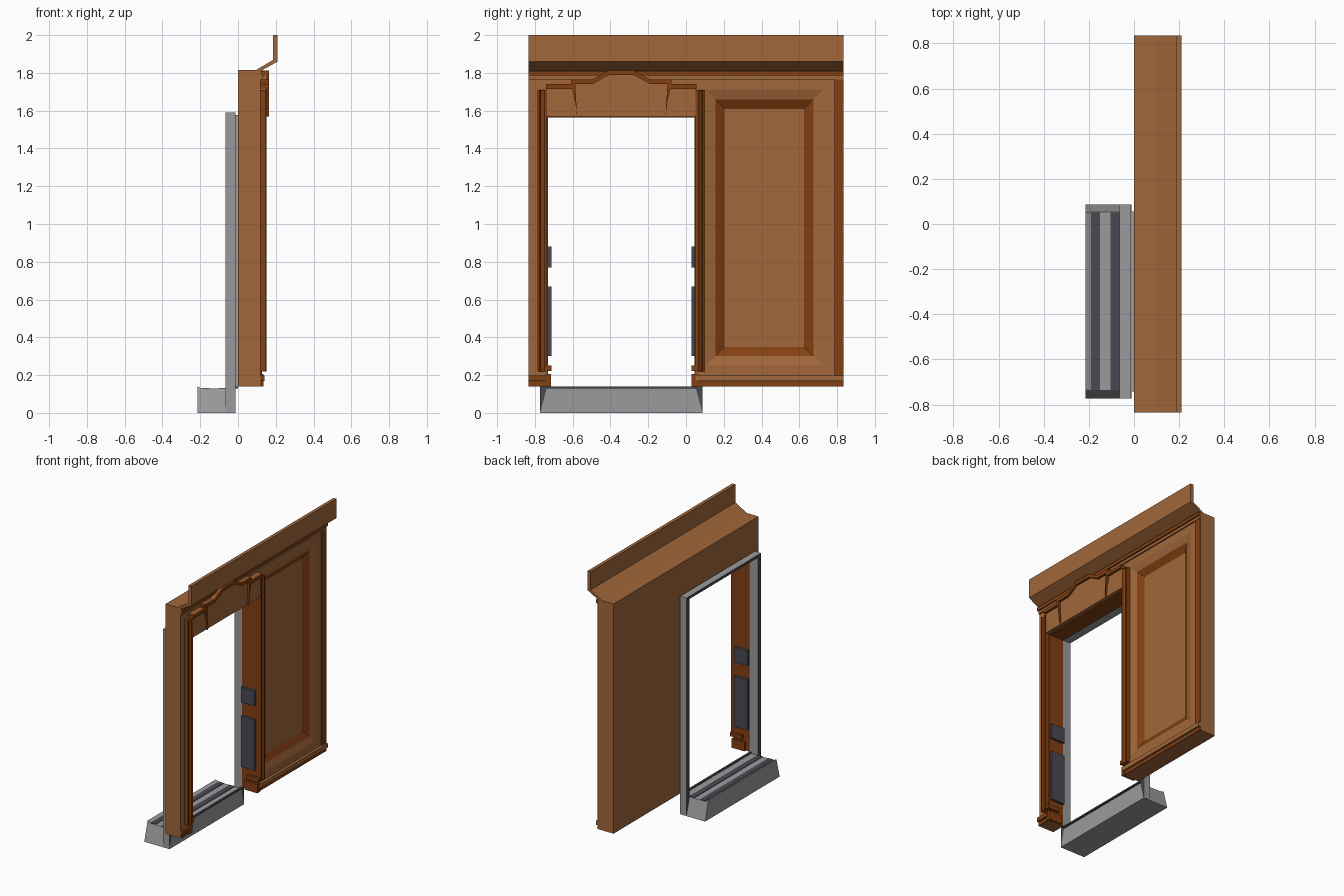
import bpy, bmesh

old = bpy.data.objects.get("Cube")
if old:
    bpy.data.objects.remove(old, do_unlink=True)


def material(name, rgb):
    m = bpy.data.materials.new(name)
    m.use_nodes = True
    m.diffuse_color = (*rgb, 1)
    m.node_tree.nodes["Principled BSDF"].inputs["Base Color"].default_value = (*rgb, 1)
    return m


WOOD = material("light brown", (0.36, 0.135, 0.043))
TRIM = material("dark brown", (0.225, 0.05, 0.006))
METAL = material("grey", (0.33, 0.33, 0.33))
RUBBER = material("dark slate", (0.068, 0.065, 0.085))


def finish(name, bm, *mats):
    bmesh.ops.recalc_face_normals(bm, faces=bm.faces)
    mesh = bpy.data.meshes.new(name)
    bm.to_mesh(mesh)
    bm.free()
    for m in mats:
        mesh.materials.append(m)
    ob = bpy.data.objects.new(name, mesh)
    bpy.context.collection.objects.link(ob)
    return ob


def prism(name, axis, pts, lo, hi, mat):
    """Extrude a 2D outline along one axis."""
    def place(p, d):
        v = list(p)
        v.insert("xyz".index(axis), d)
        return v
    bm = bmesh.new()
    a = [bm.verts.new(place(p, lo)) for p in pts]
    b = [bm.verts.new(place(p, hi)) for p in pts]
    bm.faces.new(a)
    bm.faces.new(b)
    for i in range(len(pts)):
        j = (i + 1) % len(pts)
        bm.faces.new((a[i], a[j], b[j], b[i]))
    return finish(name, bm, mat)


def box(name, x, y, z, mat):
    return prism(name, "z", [(x[0], y[0]), (x[1], y[0]), (x[1], y[1]), (x[0], y[1])], z[0], z[1], mat)


END = 0.835            # half length of the wall
NEAR, FAR = -0.735, 0.05   # doorway edges
MID = (NEAR + FAR) / 2
BASE, HEAD, TOP = 0.14, 1.57, 1.815
FACE = 0.12            # wall surface


def flip(y):
    return 2 * MID - y


# Wall pieces around the doorway
box("wall_pillar", (0, FACE), (-END, NEAR), (BASE, TOP), WOOD)
box("wall_header", (0, FACE), (NEAR, FAR), (HEAD, TOP), WOOD)

# Wall with a stepped recessed panel
loops = [
    (0, FAR, END, BASE, TOP),
    (FACE, FAR, END, BASE, TOP),
    (FACE, 0.10, 0.725, 0.25, 1.71),
    (0.105, 0.155, 0.675, 0.30, 1.66),
    (0.08, 0.205, 0.625, 0.35, 1.61),
]
bm = bmesh.new()
rings = [[bm.verts.new((x, *p)) for p in ((y0, z0), (y1, z0), (y1, z1), (y0, z1))]
         for x, y0, y1, z0, z1 in loops]
bm.faces.new(rings[0])
bm.faces.new(rings[-1])
for k in range(len(rings) - 1):
    for i in range(4):
        j = (i + 1) % 4
        f = bm.faces.new((rings[k][i], rings[k][j], rings[k + 1][j], rings[k + 1][i]))
        f.material_index = 1 if k == 3 else 0
finish("panelled_wall", bm, WOOD, TRIM)

# Flared cornice
prism("cornice", "y", [(0.095, TOP), (0.185, 1.868), (0.185, 2), (0.21, 2), (0.21, 1.86), (FACE, 1.81)],
      -END, END, WOOD)

# Rails and edge trim
box("top_rail", (FACE, 0.14), (-END, END), (1.785, 1.81), TRIM)
box("top_lower_rail", (FACE, 0.13), (-END, END), (1.765, 1.785), WOOD)
box("bottom_rail", (FACE, 0.14), (FAR, END), (0.168, 0.198), WOOD)
box("bottom_strip", (FACE, 0.128), (FAR, END), (BASE, 0.165), TRIM)
box("pillar_bottom_strip", (FACE, 0.128), (-END, NEAR), (BASE, 0.165), TRIM)
box("pillar_bottom_rail", (FACE, 0.14), (-END, NEAR), (0.168, 0.198), TRIM)
box("end_trim", (FACE, 0.128), (0.785, END), (0.198, 1.765), TRIM)

# Parts repeated on both sides of the doorway
post = [(FACE, 0.05), (0.15, 0.05), (0.15, 0.065), (0.135, 0.085), (0.148, 0.09), (0.148, 0.10), (FACE, 0.10)]
for side, s in (("far", lambda y: y), ("near", flip)):
    prism(side + "_post", "z", [(x, s(y)) for x, y in post], 0.22, 1.71, TRIM)
    box(side + "_reveal", (0.001, FACE), (s(0.05), s(0.046)), (BASE, HEAD), TRIM)
    box(side + "_lower_pad", (0.005, 0.112), (s(0.05), s(0.028)), (0.30, 0.67), RUBBER)
    box(side + "_upper_pad", (0.005, 0.112), (s(0.05), s(0.028)), (0.77, 0.88), RUBBER)
    box(side + "_foot", (0.03, 0.135), (s(0.06), s(0.03)), (BASE, 0.205), TRIM)
    box(side + "_foot_cap", (0.05, 0.145), (s(0.06), s(0.028)), (0.222, 0.25), TRIM)
    prism(side + "_bracket", "x", [(s(-0.075), 1.75), (s(-0.098), 1.75), (s(-0.108), HEAD), (s(-0.100), 1.64)],
          FACE, 0.163, TRIM)
box("header_reveal", (0.001, FACE), (NEAR, FAR), (1.565, HEAD), TRIM)

# Arched header board with a moulding along its upper edge
half = [(0.055, 1.74), (-0.085, 1.74), (-0.085, 1.765), (-0.19, 1.765), (-0.275, 1.812)]
arch = half + [(flip(y), z) for y, z in reversed(half)]
prism("header_board", "x", [(FAR, HEAD)] + arch + [(NEAR, HEAD)], FACE, 0.148, WOOD)
lower = [(y, z - 0.024) for y, z in arch]
for i in range(len(arch) - 1):
    if abs(arch[i][0] - arch[i + 1][0]) > 0.01:
        prism("header_moulding", "x", [arch[i], arch[i + 1], lower[i + 1], lower[i]], FACE, 0.165, TRIM)
    else:
        y, z = arch[i][0], max(arch[i][1], arch[i + 1][1])
        box("moulding_step", (FACE, 0.164), (y - 0.009, y + 0.009), (z - 0.048, z), TRIM)

# Metal door frame with dark outer faces
OUT = 0.087
F0, F1 = -0.065, -0.014
frame = prism("door_frame", "x",
              [(OUT, 0.005), (OUT, 1.59), (flip(OUT), 1.59), (flip(OUT), 0.005), (NEAR, 0.005),
               (NEAR, HEAD), (FAR, HEAD), (FAR, 0.005)], F0, F1, METAL)
frame.data.materials.append(RUBBER)
for p in frame.data.polygons:
    if abs(p.normal.x) > 0.9:
        p.material_index = 1

# Thin liner joining frame to wall
box("liner_far", (F1, 0), (FAR, 0.056), (BASE, HEAD), METAL)
box("liner_near", (F1, 0), (flip(0.056), NEAR), (BASE, HEAD), METAL)
box("liner_top", (F1, 0), (NEAR, FAR), (HEAD, 1.576), METAL)
box("threshold", (F1, 0), (NEAR, FAR), (0.13, BASE), RUBBER)

# Entry step with splayed ends and grip strips
step = prism("step", "y", [(-0.215, 0), (-0.215, 0.14), (-0.19, 0.128), (-0.012, 0.128), (-0.012, 0)],
             flip(OUT), OUT, METAL)
for v in step.data.vertices:
    inset = 0.037 * v.co.z / 0.14
    v.co.y += inset if v.co.y < MID else -inset
for n, x in (("outer", (-0.19, -0.15)), ("inner", (-0.103, -0.063))):
    box(n + "_grip_strip", x, (NEAR, FAR), (0.127, 0.132), RUBBER)
